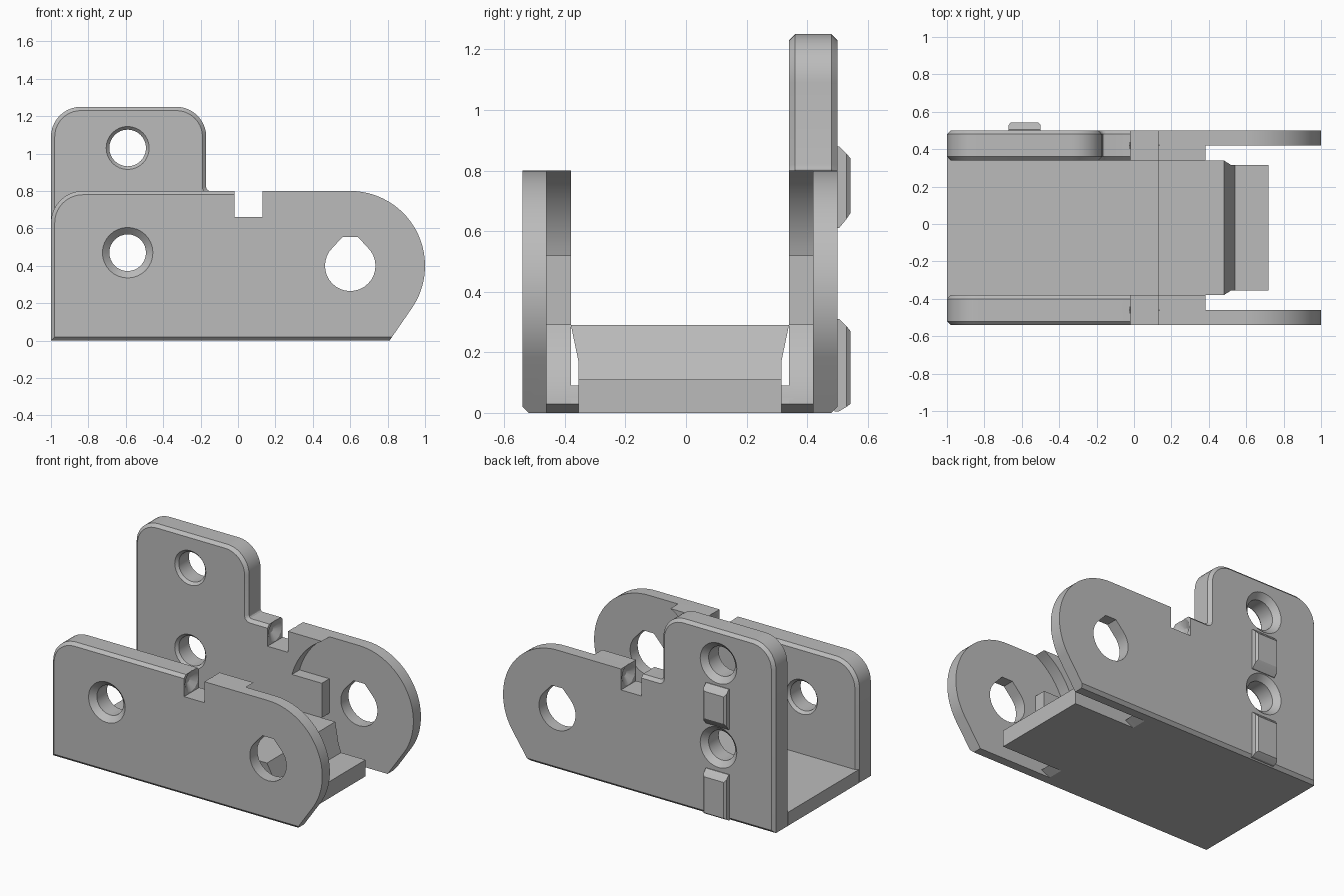
import bpy, bmesh
from math import sin, cos, pi, radians, sqrt, asin
from mathutils import Vector

if "Cube" in bpy.data.objects:
    bpy.data.objects.remove(bpy.data.objects["Cube"])

MID = -0.02                       # y of the bracket's centre plane
INNER, THIN, OUTER = 0.36, 0.44, 0.52   # half widths of the side plates
PIVOT = (0.6, 0.4)
CLEAR = 0.456                     # clearance radius around the pivot

grey = bpy.data.materials.new("plain grey")
grey.use_nodes = True
grey.diffuse_color = (0.5, 0.5, 0.5, 1)
grey.node_tree.nodes["Principled BSDF"].inputs["Base Color"].default_value = (0.5, 0.5, 0.5, 1)


def loft(name, rings, bevel_rule=None):
    """Solid skinned through matching rings of points."""
    bm = bmesh.new()
    loops = [[bm.verts.new(p) for p in ring] for ring in rings]
    n = len(loops[0])
    bm.faces.new(loops[0])
    bm.faces.new(loops[-1][::-1])
    for a, b in zip(loops, loops[1:]):
        for i in range(n):
            j = (i + 1) % n
            bm.faces.new((a[j], a[i], b[i], b[j]))
    bmesh.ops.recalc_face_normals(bm, faces=bm.faces)
    if bevel_rule:
        edges = [e for e in bm.edges if bevel_rule(e)]
        bmesh.ops.bevel(bm, geom=edges, offset=0.02, segments=1, affect='EDGES')
    mesh = bpy.data.meshes.new(name)
    bm.to_mesh(mesh)
    bm.free()
    mesh.materials.append(grey)
    obj = bpy.data.objects.new(name, mesh)
    bpy.context.scene.collection.objects.link(obj)
    return obj


def prism(name, outline, y0, y1, rule=None):
    return loft(name, [[(x, y, z) for x, z in outline] for y in (y0, y1)], rule)


def arc(cx, cz, r, a0, a1, n):
    return [(cx + r * cos(radians(a0 + (a1 - a0) * i / n)),
             cz + r * sin(radians(a0 + (a1 - a0) * i / n))) for i in range(n + 1)]


def cut(obj, cutters):
    """Subtract the cutters, then delete them."""
    for c in cutters:
        mod = obj.modifiers.new("cut", 'BOOLEAN')
        mod.operation, mod.solver, mod.object = 'DIFFERENCE', 'EXACT', c
    graph = bpy.context.evaluated_depsgraph_get()
    graph.update()
    mesh = bpy.data.meshes.new_from_object(obj.evaluated_get(graph))
    obj.modifiers.clear()
    obj.data = mesh
    for c in cutters:
        bpy.data.objects.remove(c)


def clear_x(z):
    return PIVOT[0] - sqrt(CLEAR ** 2 - (z - PIVOT[1]) ** 2)


def clear_arc(z0, z1, n=12):
    a0, a1 = (180 - asin((z - PIVOT[1]) / CLEAR) * 180 / pi for z in (z0, z1))
    return arc(*PIVOT, CLEAR, a0, a1, n)


# Outlines shared by both side plates, in x and z
nose = ([(-0.02, 0.8), (-0.02, 0.66), (0.13, 0.66), (0.13, 0.8)]
        + arc(*PIVOT, 0.4, 90, -33, 28) + [(0.81, 0), (-1, 0)])
low_end = arc(-0.83, 0.63, 0.17, 180, 90, 10)
tall_end = (arc(-0.84, 1.09, 0.16, 180, 90, 10) + arc(-0.33, 1.09, 0.16, 90, 0, 10)
            + arc(-0.15, 0.82, 0.02, 180, 270, 3))
recess = (clear_arc(0.8, 0.52) + [(0.38, 0.52), (0.38, 0.29)] + clear_arc(0.29, 0.03)
          + [(0.27, 0), (0.27, -0.1), (1.1, -0.1), (1.1, 0.9), (0.38, 0.9)])
pivot_hole = arc(*PIVOT, 0.135, 45, -225, 24) + [(0.56, 0.555), (0.64, 0.555)]


def screw_cutter(z, side):
    steps = [(0.3, 0.115), (INNER, 0.115), (0.378, 0.098), (0.485, 0.098),
             (OUTER, 0.135), (0.56, 0.135)]
    return loft("screw_cutter", [[(x, MID + side * d, zz) for x, zz in
                                  arc(-0.59, z, r, 0, 348.75, 31)] for d, r in steps])


def snap_cutter(side):
    """Double cone that dimples both walls of the notch."""
    y = MID + side * THIN
    return loft("snap_cutter", [[(x, y + a, b) for a, b in arc(0, 0.735, r, 0, 330, 11)]
                                for x, r in ((-0.05, 0.02), (-0.02, 0.07),
                                             (0.13, 0.07), (0.16, 0.02))])


def side_plate(name, side, end, hole_heights):
    inner, outer = MID + side * INNER, MID + side * OUTER

    def chamfered(e):
        a, b = (v.co for v in e.verts)
        m = (a + b) / 2
        on_face = abs(a.y - b.y) < 1e-4
        in_notch = a.x > -0.03 and b.x > -0.03
        inner_base = m.z < 0.001 and abs(m.y - inner) < 1e-4
        return on_face and m.x < -0.02 and not in_notch and not inner_base

    plate = prism(name, end + nose, inner, outer, chamfered)
    cutters = [prism("recess_cutter", recess, MID + side * 0.3, MID + side * THIN),
               prism("pivot_cutter", pivot_hole, MID + side * 0.3, MID + side * 0.6),
               snap_cutter(side)]
    cutters += [screw_cutter(z, side) for z in hole_heights]
    cut(plate, cutters)
    return plate


parts = [side_plate("front_side_plate", -1, low_end, [0.47]),
         side_plate("back_side_plate", 1, tall_end, [0.47, 1.03])]

# Floor between the plates, ending in the clearance curve
floor_outline = [(-1, 0), (0.27, 0), (0.33, 0.03)] + clear_arc(0.03, 0.09, 5)[1:] + [(-1, 0.09)]
parts.append(prism("floor", floor_outline, MID - 0.375, MID + 0.375))

# Raised cross block with a sloped face and a flat foot, undercut at the sides
tongue = prism("tongue", [(0.13, 0), (0.72, 0), (0.72, 0.11), (0.54, 0.11),
                          (0.48, 0.29), (0.13, 0.29)], MID - INNER, MID + INNER)
relief = [(0.4, -0.1), (0.335, -0.1), (0.335, 0.17), (INNER, 0.29), (0.4, 0.29)]
cut(tongue, [loft("relief_cutter", [[(x, MID + s * d, z) for d, z in relief]
                                    for x in (0, 1)]) for s in (-1, 1)])
parts.append(tongue)

# Locating lugs on the outside of the back plate
for name, z0, z1, t0, t1 in (("upper_lug", 0.61, 0.88, 0.66, 0.84),
                             ("lower_lug", 0.005, 0.31, 0.03, 0.27)):
    rings = []
    for y, a, b, w in ((0.49, z0, z1, 0.085), (0.505, z0, z1, 0.085),
                       (0.53, z0 + 0.6 * (t0 - z0), z1 + 0.6 * (t1 - z1), 0.085),
                       (0.543, t0, t1, 0.073)):
        rings.append([(-0.585 + sx * w, y, z) for sx, z in
                      ((-1, a), (1, a), (1, b), (-1, b))])
    parts.append(loft(name, rings))

# Smooth the curved walls, keep hard edges
bpy.ops.object.select_all(action='DESELECT')
for p in parts:
    p.select_set(True)
bpy.context.view_layer.objects.active = parts[0]
bpy.ops.object.shade_smooth_by_angle(angle=radians(25))
